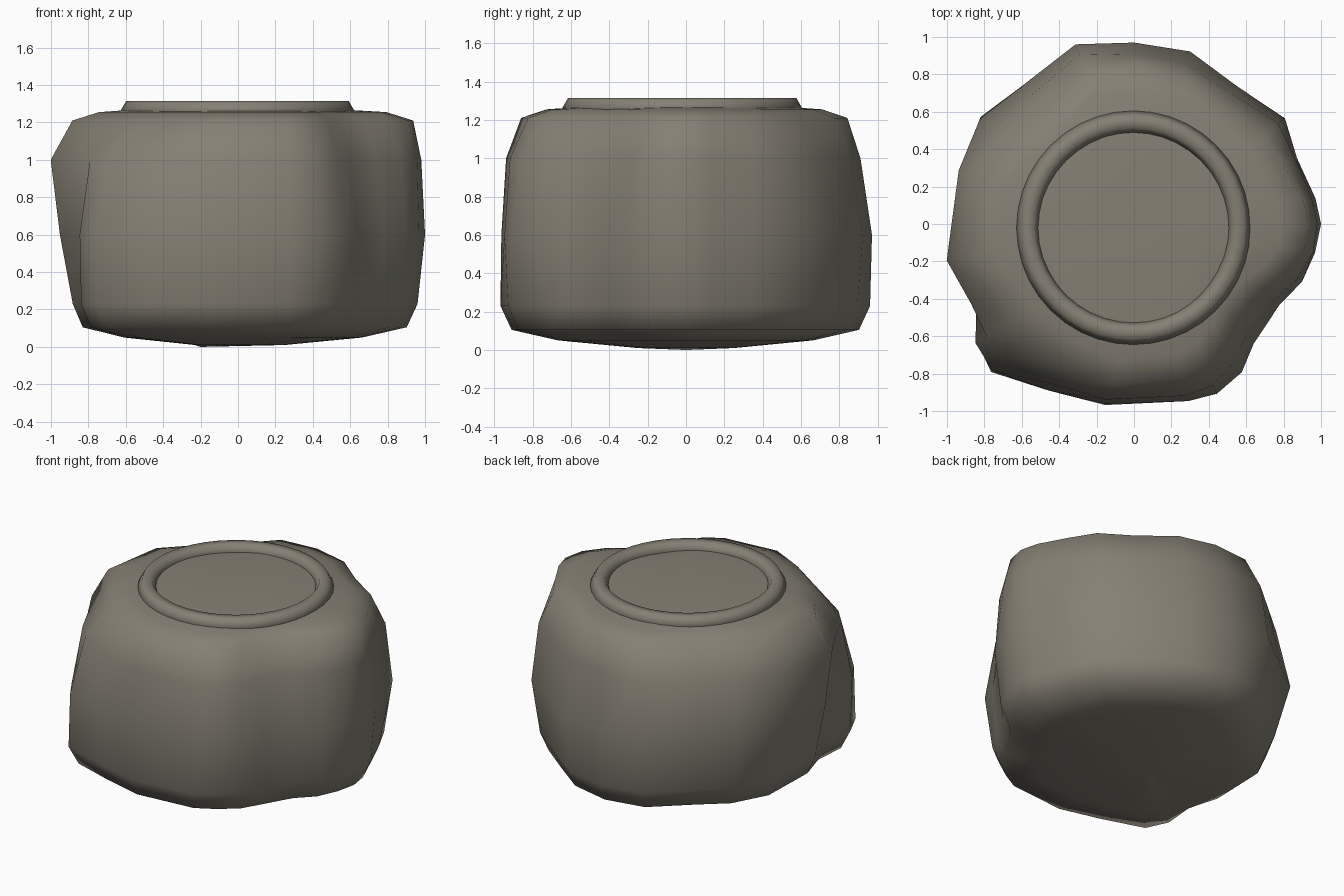
import bpy, bmesh, math

cube = bpy.data.objects.get("Cube")
if cube:
    bpy.data.objects.remove(cube, do_unlink=True)

# One stone colour
stone = bpy.data.materials.new("warm_grey_stone")
stone.use_nodes = True
COLOUR = (0.235, 0.216, 0.172, 1)
stone.diffuse_color = COLOUR
stone.node_tree.nodes["Principled BSDF"].inputs["Base Color"].default_value = COLOUR

# Boulder facets: direction in degrees, then radius at the foot, belt and shoulder
FACETS = [
    (0, .96, 1.0, .98), (8, .95, .98, .96), (22, .92, .94, .93),
    (35, .93, .985, .94), (53, .89, .92, .87), (72, .94, .97, .9),
    (90, .96, .97, .91), (108, .95, 1.01, .95), (129, .87, .95, .88),
    (145, .9, 1.0, .91), (163, .91, .98, .98), (191, .9, .97, 1.02),
    (206, .91, .94, .97), (217, 1.05, 1.06, .99), (226, 1.1, 1.09, .99),
    (243, 1.0, 1.0, .96), (261, .98, .975, .95), (287, .97, .99, .96),
    (296, .95, 1.01, .96), (306, .93, .98, .91), (315, .88, .905, .85),
    (331, .85, .89, .85), (341, .91, .95, .92), (351, .94, .98, .97)]
FOOT, BELT, SHOULDER = 1, 2, 3
# Rings from the underside to the crown: height, outline, scale, corner rounding
LEVELS = [(.01, FOOT, .26, 0), (.05, FOOT, .69, 0), (.105, FOOT, .94, 0),
          (.23, FOOT, 1, 0), (.6, BELT, 1, 0), (1.0, SHOULDER, 1, 0),
          (1.21, SHOULDER, .925, .07), (1.255, SHOULDER, .78, .05),
          (1.273, SHOULDER, .5, 0)]


def finish(obj):
    obj.data.materials.append(stone)
    for face in obj.data.polygons:
        face.use_smooth = True


def build_boulder():
    bm = bmesh.new()
    count = len(FACETS)
    rings = []
    for z, outline, scale, rounding in LEVELS:
        # The crown leans a little to the left, and is rounder at the front
        shift = .03 if rounding else 0
        ring = []
        for facet in FACETS:
            a = math.radians(facet[0])
            corner = math.sin(2 * a) ** 2 * (1 - .3 * math.sin(a))
            r = facet[outline] * (scale - rounding * corner)
            ring.append(bm.verts.new((r * math.cos(a) + shift, r * math.sin(a), z)))
        rings.append(ring)
    for low, high in zip(rings, rings[1:]):
        for i in range(count):
            j = (i + 1) % count
            bm.faces.new((low[i], low[j], high[j], high[i]))
    # Close the underside and the crown with fans
    for ring, x, z in ((rings[0], -.2, 0), (rings[-1], 0, 1.278)):
        hub = bm.verts.new((x, 0, z))
        for i in range(count):
            bm.faces.new((hub, ring[i], ring[(i + 1) % count]))
    bmesh.ops.recalc_face_normals(bm, faces=bm.faces)
    mesh = bpy.data.meshes.new("boulder")
    bm.to_mesh(mesh)
    bm.free()
    obj = bpy.data.objects.new("boulder", mesh)
    bpy.context.collection.objects.link(obj)
    finish(obj)


build_boulder()

# Raised ring on the crown
bpy.ops.mesh.primitive_torus_add(
    major_radius=.565, minor_radius=.06, major_segments=40, minor_segments=6,
    location=(-.003, -.02, 1.263))
rim = bpy.context.object
rim.name = "top_ring"
finish(rim)
